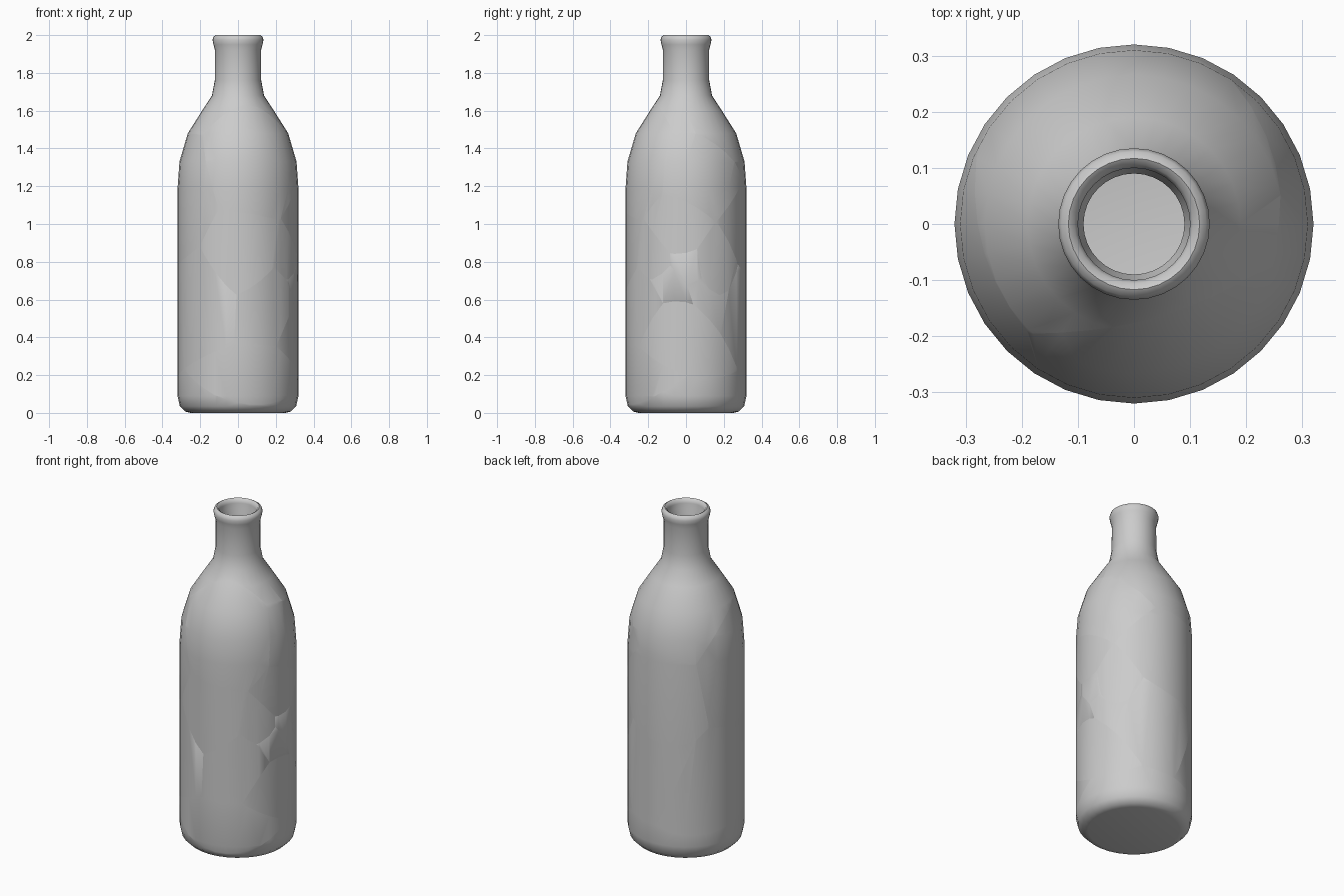
import bpy, bmesh, math
from mathutils import Vector

if "Cube" in bpy.data.objects:
    bpy.data.objects.remove(bpy.data.objects["Cube"])

SIDES = 32
coll = bpy.context.scene.collection

# bottle section: outside from the base up, over the lip, then down the inside
PROFILE = [(0, 0), (.25, 0), (.28, .007), (.308, .035), (.32, .09), (.32, 1.19),
           (.31, 1.33), (.266, 1.48), (.19, 1.60), (.138, 1.68), (.123, 1.76),
           (.122, 1.92), (.130, 1.95), (.135, 1.975), (.129, 1.993), (.117, 2.0),
           (.106, 1.993), (.10, 1.975), (.10, 1.945), (.09, 1.92), (.091, 1.77),
           (.108, 1.67), (.163, 1.58), (.237, 1.465), (.28, 1.32), (.29, 1.19),
           (.29, .09), (.27, .045), (.23, .03), (0, .03)]

# points where cracks meet: touching pieces, angle round the bottle, height
JOINTS = [("ABN", 223, 1.48), ("BMN", 252, 1.09), ("BDEM", 313, 1.02), ("NMU", 233, .90),
          ("MLU", 265, .62), ("MLE", 306, .76), ("ULP", 261, .37), ("LKP", 309, .35),
          ("UPQ", 234, .28), ("ABC", 342, 1.50), ("BCD", 336, 1.15), ("CDHS", 30, 1.01),
          ("DHG", 11, .87), ("DEG", 347, .84), ("EGI", 344, .78), ("EIL", 326, .71),
          ("ILK", 336, .57), ("IJK", 0, .60), ("GIJ", 4, .67), ("GHJ", 14, .71),
          ("HJT", 46, .68), ("HST", 61, .78), ("JKT", 39, .41), ("KTQ", 49, .24),
          ("KPQ", 18, .17), ("ACS", 73, 1.25), ("ASN", 135, 1.18), ("SNU", 149, .79),
          ("STU", 138, .74), ("TUQ", 87, .21), ("PQ", 238, .02), ("PQ", 15, .02)]


def mesh_object(bm, name):
    bmesh.ops.recalc_face_normals(bm, faces=bm.faces)
    me = bpy.data.meshes.new(name)
    bm.to_mesh(me)
    bm.free()
    ob = bpy.data.objects.new(name, me)
    coll.objects.link(ob)
    return ob


def bottle_solid():
    bm = bmesh.new()
    vs = [bm.verts.new((r, 0, z)) for r, z in PROFILE]
    es = [bm.edges.new(p) for p in zip(vs, vs[1:])]
    bmesh.ops.spin(bm, geom=vs + es, cent=(0, 0, 0), axis=(0, 0, 1),
                   angle=math.tau, steps=SIDES, use_merge=False)
    bmesh.ops.remove_doubles(bm, verts=bm.verts, dist=1e-5)
    return mesh_object(bm, "bottle_solid")


def crack_seeds():
    # relax piece centres until each joint is equally far from its pieces
    joints = []
    for names, deg, z in JOINTS:
        r = .32 if z < 1.4 else .264
        a = math.radians(deg)
        joints.append((names, Vector((r * math.cos(a), r * math.sin(a), z))))
    seeds = {}
    for n in sorted({c for names, _ in joints for c in names}):
        pts = [p for names, p in joints if n in names]
        seeds[n] = sum(pts, Vector((0, 0, 0))) / len(pts)
    seeds["A"].z += .4
    seeds["P"].z -= .1
    seeds["Q"].z -= .1
    for _ in range(600):
        for names, p in joints:
            dist = [(seeds[n] - p).length for n in names]
            mean = sum(dist) / len(dist)
            for n, d in zip(names, dist):
                seeds[n] = seeds[n] + (seeds[n] - p) * (.2 * (mean - d) / max(d, .01))
    return seeds


def cell_block(name, seeds):
    # convex block of space nearest to one seed
    bm = bmesh.new()
    bmesh.ops.create_cube(bm, size=6)
    here = seeds[name]
    for other, s in seeds.items():
        if other == name or (s - here).length < 1e-4:
            continue
        bmesh.ops.bisect_plane(bm, geom=bm.verts[:] + bm.edges[:] + bm.faces[:],
                               dist=1e-6, plane_co=(s + here) / 2,
                               plane_no=(s - here).normalized(), clear_outer=True)
        bmesh.ops.holes_fill(bm, edges=bm.edges[:], sides=0)
    return mesh_object(bm, "cell_cutter")


bottle = bottle_solid()
seeds = crack_seeds()
pieces = []

# cracked pieces: the bottle wall intersected with each cell
for name in seeds:
    cutter = cell_block(name, seeds)
    cutter.hide_render = True
    if cutter.data.polygons:
        mod = bottle.modifiers.new("crack", 'BOOLEAN')
        mod.operation = 'INTERSECT'
        mod.solver = 'EXACT'
        mod.object = cutter
        bpy.context.view_layer.update()
        dg = bpy.context.evaluated_depsgraph_get()
        me = bpy.data.meshes.new_from_object(bottle.evaluated_get(dg))
        bottle.modifiers.remove(mod)
        if me.polygons:
            ob = bpy.data.objects.new("bottle_piece_%02d" % (len(pieces) + 1), me)
            coll.objects.link(ob)
            pieces.append(ob)
    bpy.data.objects.remove(cutter)
bpy.data.objects.remove(bottle)

# smooth glass with sharp crack edges
bpy.context.view_layer.update()
for ob in pieces:
    ob.select_set(True)
bpy.context.view_layer.objects.active = pieces[0]
bpy.ops.object.shade_smooth_by_angle(angle=math.radians(42))
